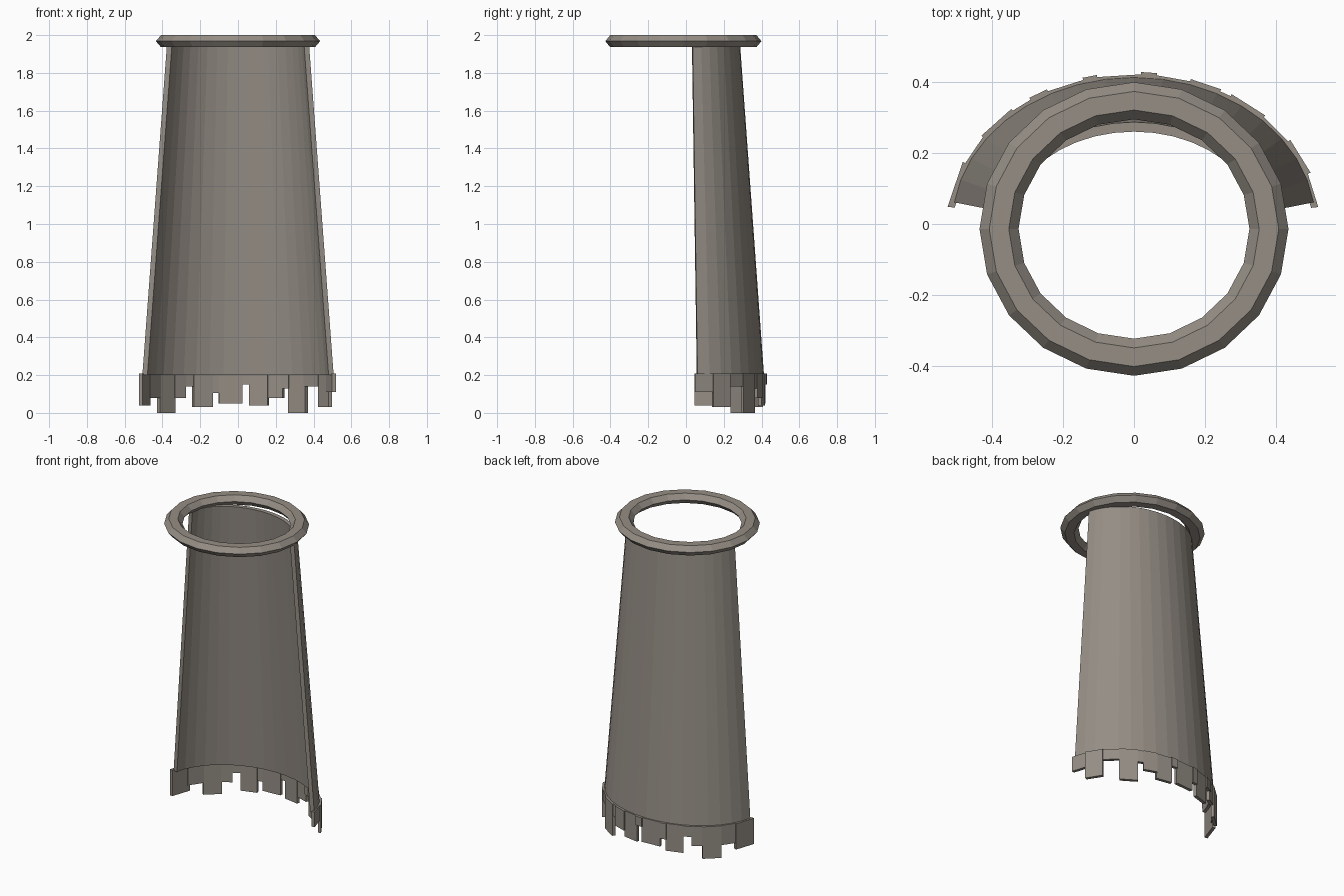
import bpy, bmesh, math

if "Cube" in bpy.data.objects:
    bpy.data.objects.remove(bpy.data.objects["Cube"])

START, END = math.radians(8.5), math.radians(171.5)

cloth = bpy.data.materials.new("dark_warm_grey")
cloth.diffuse_color = (0.30, 0.27, 0.235, 1)
cloth.use_nodes = True
cloth.node_tree.nodes["Principled BSDF"].inputs["Base Color"].default_value = cloth.diffuse_color


def arc_point(rx, ry, cy, t, z):
    return (rx * math.cos(t), cy + ry * math.sin(t), z)


def arc_wall(bm, bottom, top, t0, t1, segs):
    """Closed curved slab; bottom/top = (rx, ry, centre y, z, thickness)."""
    rows = []
    for i in range(segs + 1):
        t = t0 + (t1 - t0) * i / segs
        row = []
        for (rx, ry, cy, z, th), inner in ((bottom, 0), (top, 0), (top, 1), (bottom, 1)):
            row.append(bm.verts.new(arc_point(rx - th * inner, ry - th * inner, cy, t, z)))
        rows.append(row)
    for a, b in zip(rows, rows[1:]):
        for k in range(4):
            n = (k + 1) % 4
            bm.faces.new((a[k], b[k], b[n], a[n]))
    bm.faces.new(rows[0])
    bm.faces.new(rows[-1][::-1])


def finish(bm, name):
    bmesh.ops.recalc_face_normals(bm, faces=bm.faces)
    mesh = bpy.data.meshes.new(name)
    bm.to_mesh(mesh)
    bm.free()
    mesh.materials.append(cloth)
    obj = bpy.data.objects.new(name, mesh)
    bpy.context.collection.objects.link(obj)
    return obj


# Collar: squashed hexagonal-section ring
bpy.ops.mesh.primitive_torus_add(major_segments=20, minor_segments=6,
                                 major_radius=0.38, minor_radius=0.055,
                                 location=(0, -0.014, 1.968))
collar = bpy.context.object
collar.name = "collar_ring"
collar.scale = (1, 0.95, 0.67)
collar.data.materials.append(cloth)

# Cape: tapering half shell hanging from the collar
bm = bmesh.new()
arc_wall(bm, (0.512, 0.413, 0.0, 0.2, 0.027), (0.381, 0.295, -0.008, 1.942, 0.027),
         START, END, 18)
finish(bm, "cape")

# Tattered hem: flat strips given as (left x, right x, bottom z)
strips = [(-0.53, -0.482, 0.04), (-0.49, -0.43, 0.08), (-0.43, -0.345, 0.0),
          (-0.35, -0.29, 0.08), (-0.295, -0.245, 0.14), (-0.245, -0.14, 0.03),
          (-0.145, -0.105, 0.105), (-0.105, 0.025, 0.05), (0.02, 0.065, 0.15),
          (0.06, 0.165, 0.04), (0.16, 0.245, 0.08), (0.24, 0.28, 0.13),
          (0.275, 0.37, 0.0), (0.365, 0.445, 0.14), (0.44, 0.497, 0.03),
          (0.49, 0.53, 0.11)]
RX, RY = 0.528, 0.428
HEM_START = math.radians(6.5)
bm = bmesh.new()
for i, (x0, x1, z) in enumerate(strips):
    t0 = min(math.pi - HEM_START, math.acos(max(-1, x0 / RX)))
    t1 = max(HEM_START, math.acos(min(1, x1 / RX)))
    lift = 0.006 * (i % 2)      # neighbouring strips overlap in steps
    rx, ry = RX - lift, RY - lift
    arc_wall(bm, (rx, ry, 0, z, 0.02), (rx, ry, 0, 0.208, 0.02), t0, t1, 1)
finish(bm, "tattered_hem")
